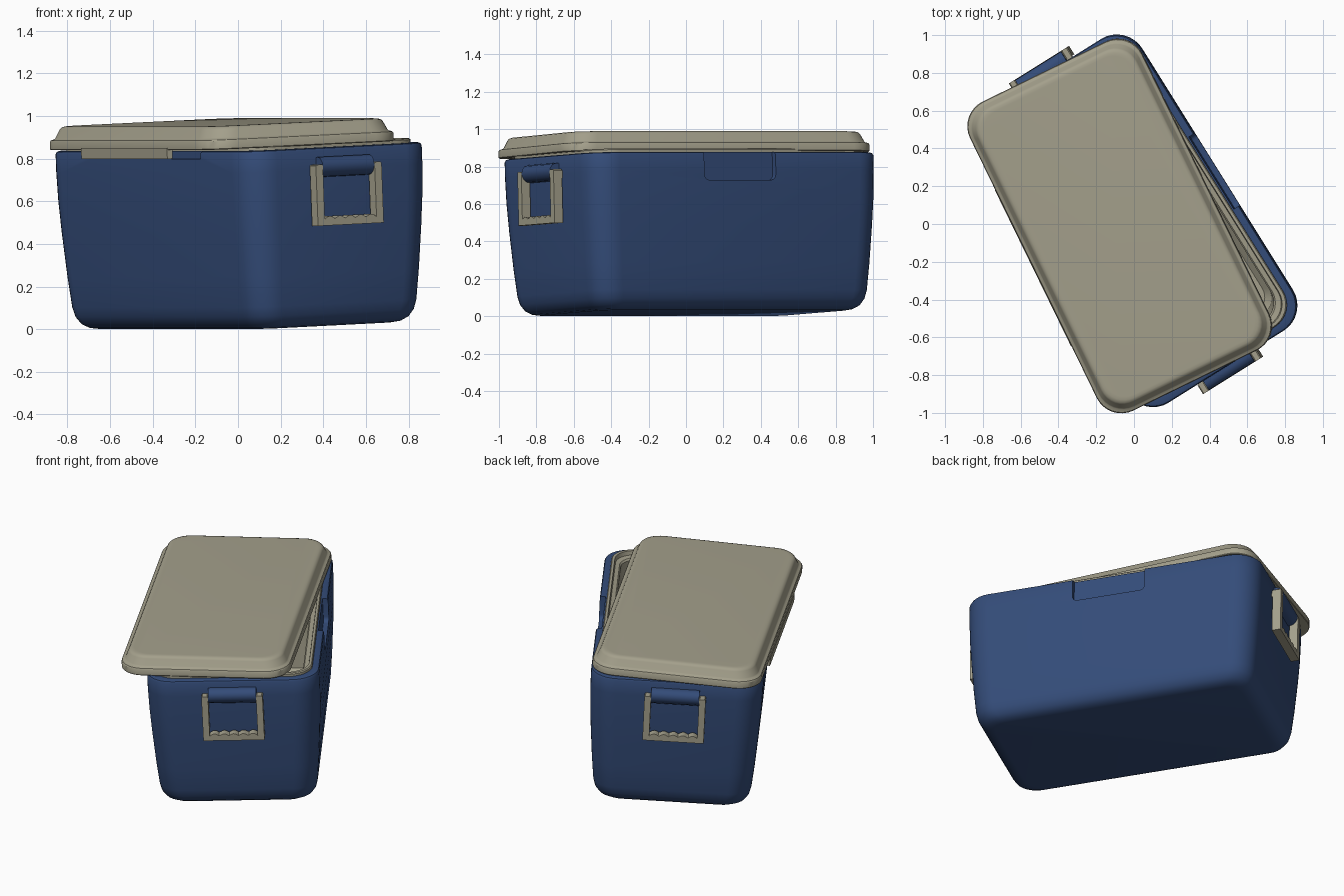
import bpy, bmesh, math
from mathutils import Matrix, Vector

if "Cube" in bpy.data.objects:
    bpy.data.objects.remove(bpy.data.objects["Cube"])


def material(name, rgb):
    m = bpy.data.materials.new(name)
    m.diffuse_color = (*rgb, 1)
    m.use_nodes = True
    m.node_tree.nodes["Principled BSDF"].inputs["Base Color"].default_value = m.diffuse_color
    return m


BLUE = material("navy_blue", (0.034, 0.072, 0.19))
BEIGE = material("warm_beige", (0.37, 0.35, 0.26))


def make(name, bm, matrix, mats):
    bmesh.ops.recalc_face_normals(bm, faces=bm.faces[:])
    me = bpy.data.meshes.new(name)
    bm.to_mesh(me)
    bm.free()
    for m in mats:
        me.materials.append(m)
    ob = bpy.data.objects.new(name, me)
    bpy.context.collection.objects.link(ob)
    ob.matrix_world = matrix
    return ob


def activate(ob):
    bpy.ops.object.select_all(action='DESELECT')
    ob.select_set(True)
    bpy.context.view_layer.objects.active = ob


def smooth(ob, angle=35):
    activate(ob)
    bpy.ops.object.shade_smooth_by_angle(angle=math.radians(angle))


def ring(bm, a, b, r, z, n=8):
    # rounded rectangle
    out = []
    for k, (sx, sy) in enumerate([(1, 1), (-1, 1), (-1, -1), (1, -1)]):
        for i in range(n + 1):
            t = math.pi / 2 * (k + i / n)
            out.append(bm.verts.new((sx * (a - r) + r * math.cos(t),
                                     sy * (b - r) + r * math.sin(t), z)))
    return out


def loft(a, b, r, sections, beige_from=None):
    # stack of (inset, height) rounded rectangles, capped at both ends
    bm = bmesh.new()
    rings = [ring(bm, a - d, b - d, r - 0.4 * d, z) for d, z in sections]
    bm.faces.new(rings[0])
    for k, (p, q) in enumerate(zip(rings, rings[1:])):
        for i in range(len(p)):
            j = (i + 1) % len(p)
            f = bm.faces.new((p[i], p[j], q[j], q[i]))
            f.material_index = int(beige_from is not None and k >= beige_from)
    cap = bm.faces.new(rings[-1])
    cap.material_index = int(beige_from is not None)
    return bm


def box(lo, hi, bevel=0.0, axis=0):
    # box with the edges along one axis rounded
    bm = bmesh.new()
    bmesh.ops.create_cube(bm, size=1)
    for v in bm.verts:
        v.co = Vector([lo[i] + (v.co[i] + 0.5) * (hi[i] - lo[i]) for i in range(3)])
    if bevel:
        es = [e for e in bm.edges
              if abs((e.verts[0].co - e.verts[1].co).normalized()[axis]) > 0.9]
        bmesh.ops.bevel(bm, geom=es, offset=bevel, segments=4, profile=0.5, affect='EDGES')
    return bm


def prism(points, axis, lo, hi):
    # extrude a 2D outline along x (points are y,z) or y (points are x,z)
    bm = bmesh.new()

    def put(p, t):
        return bm.verts.new((t, p[0], p[1]) if axis == 0 else (p[0], t, p[1]))
    A = [put(p, lo) for p in points]
    B = [put(p, hi) for p in points]
    bm.faces.new(A)
    bm.faces.new(B)
    for i in range(len(A)):
        j = (i + 1) % len(A)
        bm.faces.new((A[i], A[j], B[j], B[i]))
    return bm


TILT = Matrix.Rotation(math.radians(-2.5), 4, 'Y')
TURN = Matrix.Rotation(math.radians(32), 4, 'Z')
BODY = TURN @ Matrix.Translation((0.047, 0.012, 0.0175)) @ TILT
LID = Matrix.Translation((-0.075, -0.01, 0.862)) @ Matrix.Rotation(math.radians(26), 4, 'Z') @ TILT

# tub: blue outer shell, then beige raised rim and inner liner
tub_profile = [(0.14, 0), (0.105, 0.006), (0.075, 0.025), (0.053, 0.06), (0.042, 0.105),
               (0.028, 0.25), (0.013, 0.45), (0.004, 0.6), (0, 0.74), (0, 0.825),
               (0.005, 0.836), (0.015, 0.84), (0.042, 0.84),
               (0.042, 0.854), (0.047, 0.86), (0.062, 0.86), (0.067, 0.835), (0.092, 0.83),
               (0.1, 0.82), (0.13, 0.13), (0.16, 0.1)]
tub = make("tub", loft(0.513, 0.911, 0.155, tub_profile, 12), BODY, [BLUE, BEIGE])

# recesses in the rim: latch on one long side, hinge on the other
cuts = [box((0.48, -0.225, 0.69), (0.6, 0.225, 0.95), 0.03),
        box((-0.6, -0.48, 0.805), (-0.48, 0.48, 0.95))]
for bm in cuts:
    cutter = make("recess_cutter", bm, BODY, [BLUE])
    cutter.hide_render = True
    activate(tub)
    mod = tub.modifiers.new("recess", 'BOOLEAN')
    mod.operation = 'DIFFERENCE'
    mod.solver = 'EXACT'
    mod.object = cutter
    bpy.context.view_layer.update()
    bpy.ops.object.modifier_apply(modifier=mod.name)
    bpy.data.objects.remove(cutter)
smooth(tub)

# lid: hollow underside, flange, sloped step and flat top
lid_profile = [(0.055, 0.035), (0.045, 0), (0.003, 0), (0, 0.004), (0, 0.038), (0.004, 0.045),
               (0.018, 0.05), (0.023, 0.056), (0.04, 0.094), (0.047, 0.103), (0.06, 0.108),
               (0.075, 0.109)]
smooth(make("lid", loft(0.508, 0.91, 0.145, lid_profile), LID, [BEIGE]))
make("lid_hinge_strip", box((-0.512, -0.46, -0.041), (-0.484, 0.46, 0.01)), LID, [BEIGE])

# handle outline: U frame with a scalloped finger grip
W, N, LOW, TOP = 0.182, 32, 0.475, 0.762
grip = [(-0.143 + 0.286 * i / N, 0.505 + 0.014 * abs(math.sin(5 * math.pi * i / N)))
        for i in range(N + 1)]
frame = ([(-W, TOP - 0.006), (-W, LOW), (W, LOW), (W, TOP - 0.006), (W - 0.006, TOP),
          (0.149, TOP), (0.143, TOP - 0.006)] + grip[::-1]
         + [(-0.143, TOP - 0.006), (-0.149, TOP), (-W + 0.006, TOP)])
# handle mount: rounded block on the wall
mount = [(-0.89, 0.792), (-0.925, 0.797), (-0.95, 0.79), (-0.966, 0.77), (-0.968, 0.745),
         (-0.955, 0.72), (-0.935, 0.705), (-0.89, 0.7)]
for side, turn in (("front", 0), ("back", math.pi)):
    M = BODY @ Matrix.Rotation(turn, 4, 'Z')
    smooth(make(side + "_handle", prism(frame, 1, -0.97, -0.917), M, [BEIGE]))
    smooth(make(side + "_handle_mount", prism(mount, 0, -0.143, 0.143), M, [BLUE]), 40)
    # pivot pins joining the arms to the wall
    for s in (-1, 1):
        x0, x1 = sorted((s * 0.146, s * 0.178))
        make(side + "_handle_pivot", box((x0, -0.925, 0.715), (x1, -0.9, 0.755)), M, [BEIGE])
